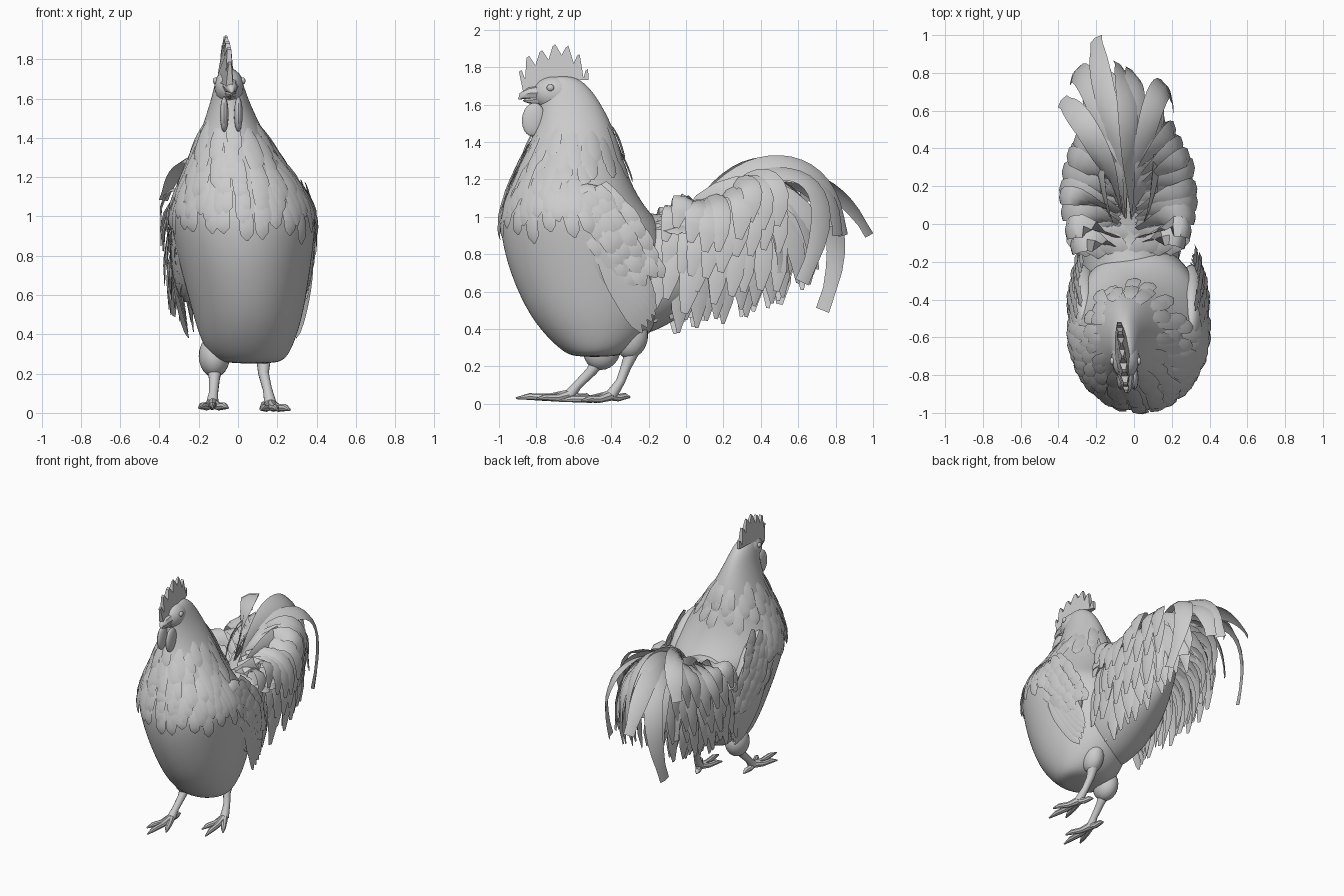
import bpy, bmesh, math, random
from mathutils import Vector as V, Matrix

if "Cube" in bpy.data.objects:
    bpy.data.objects.remove(bpy.data.objects["Cube"])

random.seed(4)
CX = -0.03  # tail centre line


def finish(name, bm, subsurf=0, angle=40):
    bmesh.ops.recalc_face_normals(bm, faces=bm.faces)
    me = bpy.data.meshes.new(name)
    bm.to_mesh(me)
    bm.free()
    ob = bpy.data.objects.new(name, me)
    bpy.context.collection.objects.link(ob)
    if subsurf:
        ob.modifiers.new("smooth", 'SUBSURF').levels = subsurf
        ob.modifiers["smooth"].render_levels = subsurf
    bpy.context.view_layer.objects.active = ob
    ob.select_set(True)
    bpy.ops.object.shade_smooth_by_angle(angle=math.radians(angle))
    ob.select_set(False)
    return ob


def loft(bm, rings):
    rows = [[bm.verts.new(p) for p in r] for r in rings]
    n = len(rows[0])
    for a, b in zip(rows, rows[1:]):
        for i in range(n):
            bm.faces.new((a[i], a[(i + 1) % n], b[(i + 1) % n], b[i]))
    bm.faces.new(rows[0])
    bm.faces.new(rows[-1])


def ellipse(c, u, v, n=24):
    return [c + u * math.cos(2 * math.pi * i / n) + v * math.sin(2 * math.pi * i / n) for i in range(n)]


def tube(bm, pts, radii, n=8):
    pts = [V(p) for p in pts]
    rings = []
    for i, p in enumerate(pts):
        t = (pts[min(i + 1, len(pts) - 1)] - pts[max(i - 1, 0)]).normalized()
        u = t.cross(V((1, 0, 0)) if abs(t.x) < .8 else V((0, 0, 1))).normalized()
        rings.append(ellipse(p, u * radii[i], t.cross(u) * radii[i], n))
    loft(bm, rings)


def ball(bm, c, r, rot=0):
    m = Matrix.Translation(c) @ Matrix.Rotation(rot, 4, 'X') @ Matrix.Diagonal((*r, 1))
    bmesh.ops.create_uvsphere(bm, u_segments=20, v_segments=12, radius=1, matrix=m)


def feather(bm, ctrl, normal, w, n=8, tip=.15):
    """Curved strip along a Bezier path, with a raised quill line."""
    a, b, c, d = (V(p) for p in ctrl)
    normal = V(normal)
    prev = None
    for i in range(n + 1):
        s = i / n
        q = 1 - s
        p = a * q**3 + b * 3 * q * q * s + c * 3 * q * s * s + d * s**3
        t = ((b - a) * q * q + (c - b) * 2 * q * s + (d - c) * s * s).normalized()
        side = t.cross(normal).normalized()
        up = side.cross(t)
        k = min(1, .5 + 1.4 * s)
        if s > .7:
            k *= max(tip, math.sqrt(max(0, 1 - ((s - .7) / .3) ** 2)))
        row = [bm.verts.new(p - side * w * k / 2), bm.verts.new(p + up * w * .12 * k),
               bm.verts.new(p + side * w * k / 2)]
        if prev:
            for j in (0, 1):
                bm.faces.new((prev[j], prev[j + 1], row[j + 1], row[j]))
        prev = row


# body: z, left x, right x, front y, back y
SEC = [(.25, -.06, .2, -.60, -.38), (.28, -.13, .25, -.66, -.29), (.36, -.19, .29, -.75, -.2),
       (.5, -.23, .335, -.86, -.12), (.75, -.3, .375, -.965, -.08), (.95, -.345, .4, -1.0, -.12),
       (1.03, -.345, .39, -.985, -.2), (1.15, -.305, .33, -.95, -.28), (1.3, -.24, .21, -.88, -.335),
       (1.45, -.185, .12, -.81, -.375), (1.6, -.135, .05, -.78, -.45), (1.7, -.115, .02, -.78, -.52),
       (1.755, -.08, -.01, -.74, -.6)]


def section(s):
    return V(((s[1] + s[2]) / 2, (s[3] + s[4]) / 2, s[0])), (s[2] - s[1]) / 2, (s[4] - s[3]) / 2


def skin(z, ang, off=0.0):
    """Point on the body at height z and angle, pushed outward."""
    for a, b in zip(SEC, SEC[1:]):
        if a[0] <= z <= b[0]:
            f = (z - a[0]) / (b[0] - a[0])
            c, rx, ry = section([p + (q - p) * f for p, q in zip(a, b)])
            return c + V(((rx + off) * math.cos(ang), (ry + off) * math.sin(ang), 0))


bm = bmesh.new()
body_rings = []
for s in SEC:
    c, rx, ry = section(s)
    body_rings.append(ellipse(c, V((rx, 0, 0)), V((0, ry, 0))))
loft(bm, body_rings)
finish("body", bm, 2)

# rump under the tail: y, low z, high z, half width
bm = bmesh.new()
loft(bm, [ellipse(V((CX + .01, y, (lo + hi) / 2)), V((w, 0, 0)), V((0, 0, (hi - lo) / 2)))
          for y, lo, hi, w in [(-.45, .32, 1.06, .24), (-.22, .36, 1.03, .26), (-.08, .43, 1.0, .26),
                               (.08, .53, 1.04, .22), (.25, .65, 1.1, .14), (.4, .8, 1.1, .06)]])
finish("rump", bm, 2)

# neck and breast feathers
bm = bmesh.new()
for r in range(8):
    z = 1.48 - r * .056
    n = 12 + r * 2
    for i in range(n):
        a = 2 * math.pi * (i + .5 * (r % 2) + random.uniform(-.2, .2)) / n
        if math.sin(a) > .3 and z < 1.32:
            continue
        z0, L = z + random.uniform(-.025, .025), random.uniform(.14, .21)
        pts = [skin(z0 - L * f, a, o) for f, o in ((0, -.005), (.33, .006), (.67, .009), (1, .006))]
        feather(bm, pts, (math.cos(a), math.sin(a), .3), .075, 6)
finish("neck_feathers", bm)

# head, beak, eyes, wattles, comb
bm = bmesh.new()
ball(bm, (-.045, -.705, 1.66), (.075, .115, .092))
finish("head", bm)
bm = bmesh.new()
tube(bm, [(-.04, -.77, 1.665), (-.037, -.84, 1.66), (-.034, -.88, 1.645), (-.032, -.895, 1.628)],
     [.045, .034, .018, .003])
tube(bm, [(-.04, -.75, 1.63), (-.037, -.83, 1.625), (-.034, -.87, 1.62)], [.04, .022, .004])
finish("beak", bm)
bm = bmesh.new()
for s in (-1, 1):
    ball(bm, (-.045 + s * .07, -.725, 1.69), (.013, .02, .018))
finish("eyes", bm)
bm = bmesh.new()
for s in (-1, 1):
    ball(bm, (-.034 + s * .036, -.815, 1.52), (.022, .062, .09), -.1)
finish("wattles", bm)

outline = [(-.52, 1.73), (-.6, 1.735), (-.7, 1.725), (-.79, 1.68), (-.87, 1.665)]
tips = [(-.885, 1.785), (-.845, 1.86), (-.775, 1.89), (-.705, 1.922), (-.635, 1.915), (-.575, 1.87), (-.53, 1.79)]
for i, (y, z) in enumerate(tips):
    outline += [(y - .008, z - .01), (y + .006, z)]
    if i < 6:
        y2, z2 = tips[i + 1]
        outline.append(((y + y2) / 2 + .005, min(z, z2) - .05))
bm = bmesh.new()
loft(bm, [[V((-.06 - (y + .7) * .1 + s * (.004 + (1.925 - z) * .19 * max(.12, 1 - ((y + .7) / .2) ** 2)), y, z))
           for y, z in outline] for s in (-1, 1)])
finish("comb", bm, 0, 30)

# wings: padded base, small scale feathers, long flight feathers
for s, side, cx in ((1, "right", .305), (-1, "left", -.26)):
    bm = bmesh.new()
    ball(bm, (cx, -.43, .87), (.085, .18, .33), .45)
    finish(side + "_wing", bm)
    bm = bmesh.new()
    out = (s, .1, .15)
    for r in range(7):
        for i in range(6):
            f, g = r / 6, (i - 2.5) / 2.5
            y = -.56 + .22 * f + g * .13 + random.uniform(-.015, .015)
            z = 1.13 - .36 * f + g * .06 + random.uniform(-.015, .015)
            x = cx + s * (.092 - .035 * g * g - .03 * abs(f - .45) * 2)
            feather(bm, [(x - s * .015, y, z), (x + s * .003, y + .03, z - .05),
                         (x + s * .003, y + .06, z - .09), (x - s * .006, y + .09, z - .14)], out, .08, 5)
    for i in range(9):
        f = i / 8
        x = cx + s * (.075 - .004 * i)
        root = V((x, -.46 + .2 * f, .78 + .12 * f))
        end = V((cx - s * (.01 - .03 * f), -.235 + .075 * math.sin(f * 3.1), .38 + .25 * f))
        feather(bm, [root, root.lerp(end, .3) + V((s * .02, -.02, 0)),
                     root.lerp(end, .7) + V((s * .025, -.01, 0)), end], out, .075, 8)
    finish(side + "_wing_feathers", bm)

# inner tail fan on both sides
bm = bmesh.new()
for s in (-1, 1):
    for i in range(17):
        a = i / 16
        jy, jz = random.uniform(-.04, .03), random.uniform(-.05, .04)
        ty, tz = -.14 + .84 * a, .41 + .13 * a + .2 * a**4
        tx = .15 + .08 * math.sin(a * 3.1) - .03 * (i % 2) - .04 * a
        root = V((CX + s * .07, -.05 + .05 * a, .72 + .28 * a))
        feather(bm, [root, root + V((s * .13, .06 + .16 * a, .1 + .24 * a)),
                     (CX + s * (tx + .06), ty + .08 * a, tz + .38), (CX + s * tx, ty + jy, tz + jz)],
                (s, .25, .45), .115, 10)
finish("tail_fan", bm)

# layered side coverts drooping over the fan, uneven in length
bm = bmesh.new()
for s in (-1, 1):
    for k in range(3):
        for i in range(9):
            f = i / 8
            y0 = -.12 + .42 * f + .025 * (k % 2) + random.uniform(-.02, .02)
            nar = .78 + .3 * math.sin(math.pi * (.08 + .9 * f)) - .1 * f
            tz = .54 + .16 * k + .05 * f + random.uniform(-.08, .08)
            ty = y0 - .06 + .24 * f * (1 - .1 * k) + .03 * k
            feather(bm, [(CX + s * .05, y0, .96 + .22 * f), (CX + s * .19 * nar, y0 + .08, 1.02 + .23 * f),
                         (CX + s * (.34 + .01 * k) * nar, ty + .06, tz + .29),
                         (CX + s * (.31 + .02 * k) * nar, ty, tz)],
                    (s, .1, .55), random.uniform(.1, .125), 8, .3)
finish("tail_coverts", bm)

# saddle feathers lying over the back, pointing out and backwards
bm = bmesh.new()
for s in (-1, 1):
    for r in range(5):
        for i in range(4):
            x, y = .01 + .065 * i, -.17 + .08 * r + random.uniform(-.015, .015)
            z = .995 + .27 * max(0, y + .03) - x * x * 1.4
            feather(bm, [(CX + s * x, y, z), (CX + s * (x + .04), y + .05, z + .015),
                         (CX + s * (x + .08), y + .09, z + .01), (CX + s * (x + .12), y + .12, z - .03)],
                    (s * .35, -.1, 1), .1, 6)
finish("saddle_feathers", bm)

# long sickle feathers: path and facing
bm = bmesh.new()
for c1, c2, end, s in [
        ((-.03, .3, 1.36), (-.02, .76, 1.44), (-.08, .84, .9), 1),
        ((-.05, .4, 1.34), (-.2, .76, 1.3), (-.2, .98, .9), -1),
        ((-.1, .45, 1.38), (-.3, 1.0, 1.2), (-.33, .73, .5), -1),
        ((.03, .4, 1.36), (.15, .95, 1.34), (.2, .62, .65), 1),
        ((-.12, .3, 1.38), (-.28, .6, 1.38), (-.38, .65, 1.08), -1),
        ((-.01, .35, 1.33), (.03, .8, 1.31), (-.02, .81, .9), 1),
        ((-.06, .35, 1.34), (-.14, .75, 1.34), (-.15, .79, .95), -1),
        ((.06, .3, 1.3), (.12, .65, 1.26), (.12, .68, .75), 1),
        ((-.1, .3, 1.32), (-.22, .68, 1.26), (-.25, .68, .72), -1),
        ((.08, .25, 1.24), (.17, .5, 1.26), (.18, .52, .7), 1),
        ((-.14, .25, 1.24), (-.25, .5, 1.26), (-.26, .52, .7), -1)]:
    root = V((CX + s * .02, .04, .99))
    feather(bm, [root, c1, c2, end], (s * .55, .45, .65), .13, 18, .6)
finish("sickle_feathers", bm)

# legs and feet: thigh, leg path, toe tips
for side, thigh, r, path, toes in [
        ("left", (-.12, -.45, .29), (.08, .1, .11),
         [(-.12, -.46, .24), (-.12, -.51, .17), (-.125, -.58, .1), (-.13, -.62, .05)],
         [(-.2, -.82, .025), (-.13, -.91, .03), (-.05, -.8, .025), (-.14, -.5, .03)]),
        ("right", (.13, -.29, .35), (.07, .085, .11),
         [(.13, -.28, .3), (.13, -.32, .2), (.15, -.35, .12), (.165, -.4, .045)],
         [(.115, -.6, .015), (.2, -.68, .015), (.265, -.56, .015), (.12, -.3, .035)])]:
    bm = bmesh.new()
    ball(bm, thigh, r, -.3)
    finish(side + "_thigh", bm)
    bm = bmesh.new()
    tube(bm, path, [.042, .028, .024, .032], 10)
    ankle = V(path[-1])
    for t in toes:
        t = V(t)
        tube(bm, [ankle, ankle.lerp(t, .4) - V((0, 0, .008)), ankle.lerp(t, .75) + V((0, 0, .004)), t],
             [.028, .02, .018, .005])
    finish(side + "_leg", bm)
